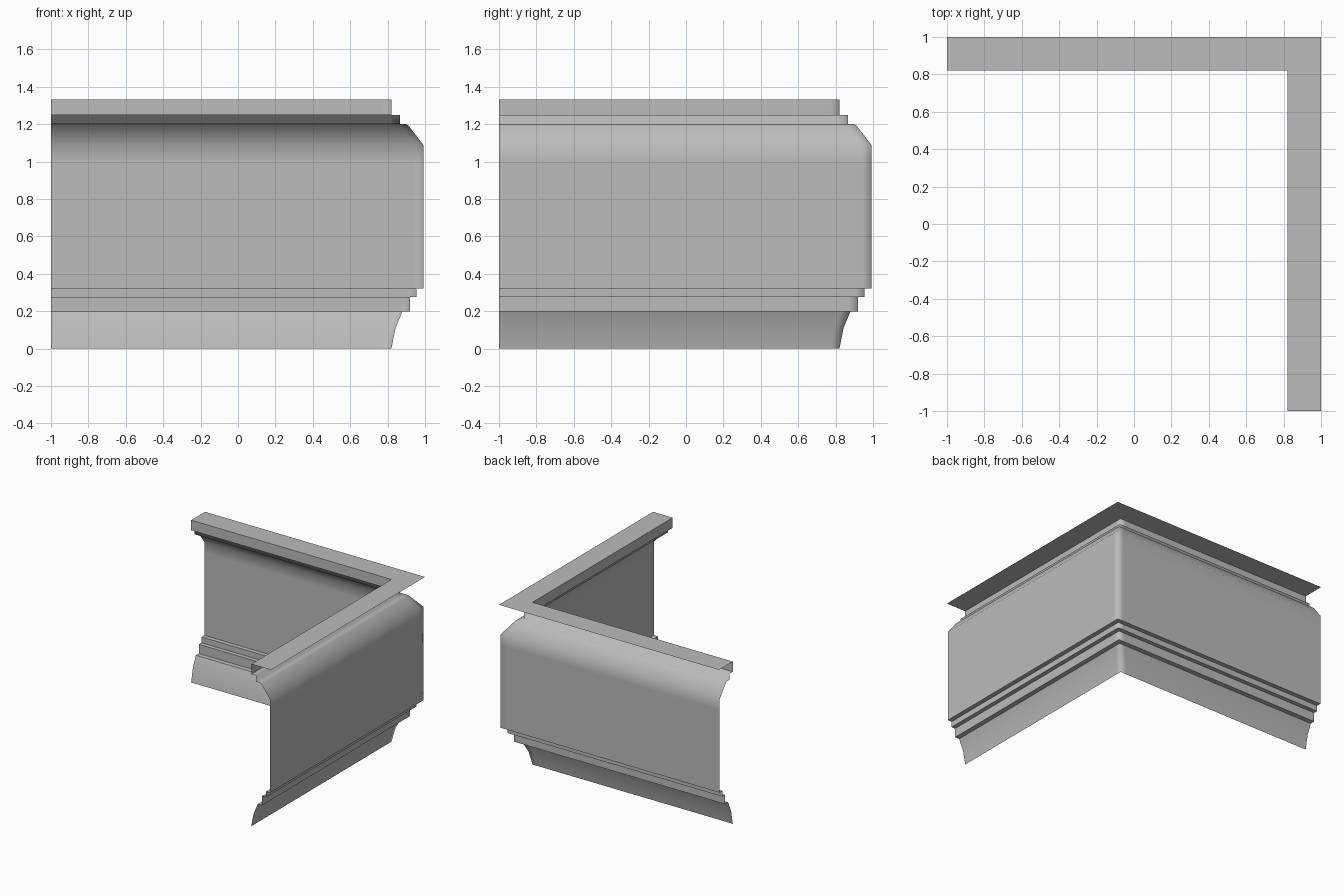
import bpy, bmesh

cube = bpy.data.objects.get("Cube")
if cube:
    bpy.data.objects.remove(cube)

# One plain grey for the whole moulding
grey = bpy.data.materials.new("plain grey")
grey.use_nodes = True
colour = (0.5, 0.5, 0.5, 1)
grey.diffuse_color = colour
grey.node_tree.nodes["Principled BSDF"].inputs["Base Color"].default_value = colour

# Length of the support strip that keeps the mitre crisp
SUPPORT = 0.05


def sweep_corner(name, profile):
    """Sweep (offset, height, sharp) points along the back and right walls."""
    bm = bmesh.new()
    rows = []
    for d, z, sharp in profile:
        path = [(-1, d), (d - SUPPORT, d), (d, d), (d, d - SUPPORT), (d, -1)]
        rows.append([bm.verts.new((x, y, z)) for x, y in path])
    for low, high in zip(rows, rows[1:]):
        for i in range(len(low) - 1):
            face = bm.faces.new((low[i + 1], low[i], high[i], high[i + 1]))
            face.smooth = True
    # Creases run along the walls; the mitre stays softly shaded
    for row, (d, z, sharp) in zip(rows, profile):
        for a, b in zip(row, row[1:]):
            bm.edges.get((a, b)).smooth = not sharp
    mesh = bpy.data.meshes.new(name)
    bm.to_mesh(mesh)
    bm.free()
    mesh.materials.append(grey)
    obj = bpy.data.objects.new(name, mesh)
    bpy.context.collection.objects.link(obj)
    return obj


# Flared foot, stepped bands, tall wall, sloped shoulder and top flange
sweep_corner("corner_moulding", [
    (0.82, 0, False),
    (0.842, 0.11, False),
    (0.88, 0.2, True),
    (0.92, 0.2, True),
    (0.92, 0.275, True),
    (0.955, 0.275, True),
    (0.955, 0.322, True),
    (0.992, 0.322, True),
    (0.992, 0.4, False),
    (0.992, 1.0, False),
    (0.992, 1.088, False),
    (0.912, 1.192, False),
    (0.9, 1.2, False),
    (0.865, 1.2, False),
    (0.865, 1.25, False),
    (0.821, 1.25, True),
    (0.821, 1.333, True),
    (1.0, 1.333, False),
])
